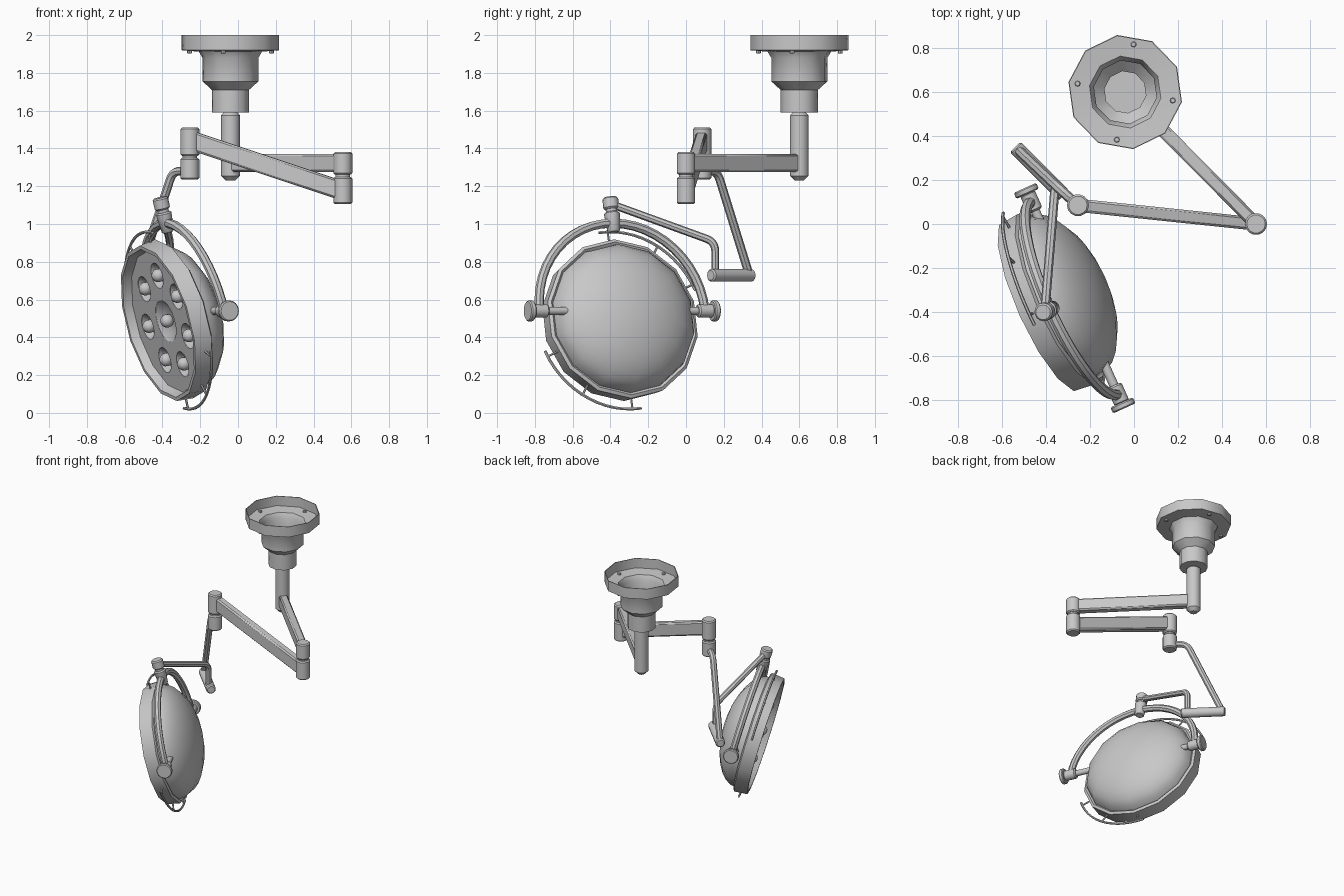
import bpy, bmesh, math
from mathutils import Matrix, Vector

if "Cube" in bpy.data.objects:
    bpy.data.objects.remove(bpy.data.objects["Cube"], do_unlink=True)

grey = bpy.data.materials.new("painted_grey")
grey.use_nodes = True
COLOUR = (0.58, 0.58, 0.58, 1)
grey.diffuse_color = COLOUR
grey.node_tree.nodes["Principled BSDF"].inputs["Base Color"].default_value = COLOUR


def select(obj):
    bpy.ops.object.select_all(action="DESELECT")
    obj.select_set(True)
    bpy.context.view_layer.objects.active = obj


def smooth(obj):
    select(obj)
    bpy.ops.object.shade_smooth_by_angle(angle=math.radians(40))
    return obj


def finish(name, bm, matrix):
    bmesh.ops.recalc_face_normals(bm, faces=bm.faces)
    mesh = bpy.data.meshes.new(name)
    bm.to_mesh(mesh)
    bm.free()
    mesh.transform(matrix)
    mesh.materials.append(grey)
    obj = bpy.data.objects.new(name, mesh)
    bpy.context.collection.objects.link(obj)
    return smooth(obj)


def add_lathe(bm, profile, segs, phase=0.0, offset=(0, 0, 0)):
    """Spin (radius, height) points about the z axis."""
    c, s = math.cos(phase), math.sin(phase)
    vs = [bm.verts.new((r * c, r * s, h)) for r, h in profile]
    es = [bm.edges.new(pair) for pair in zip(vs, vs[1:])]
    old = set(bm.verts) - set(vs)
    bmesh.ops.spin(bm, geom=vs + es, axis=(0, 0, 1), cent=(0, 0, 0),
                   steps=segs, angle=math.tau)
    new = [v for v in bm.verts if v not in old]
    bmesh.ops.remove_doubles(bm, verts=new, dist=1e-5)
    bmesh.ops.translate(bm, verts=[v for v in bm.verts if v not in old], vec=offset)


def lathe(name, profile, segs, matrix=Matrix(), phase=0.0):
    bm = bmesh.new()
    add_lathe(bm, profile, segs, phase)
    return finish(name, bm, matrix)


def rod(name, a, b, r, chamfer=0.008, segs=14, r_end=None):
    """Chamfered cylinder between two points."""
    a, b = Vector(a), Vector(b)
    d, e = b - a, r_end or r
    n = d.length
    profile = [(0, 0), (r - chamfer, 0), (r, chamfer),
               (e, n - chamfer), (e - chamfer, n), (0, n)]
    m = Matrix.Translation(a) @ d.to_track_quat("Z", "Y").to_matrix().to_4x4()
    return lathe(name, profile, segs, m)


def tube(name, points, r, sides=2):
    """Round tube along a list of points."""
    curve = bpy.data.curves.new(name, "CURVE")
    curve.dimensions = "3D"
    curve.bevel_depth, curve.bevel_resolution = r, sides
    curve.use_fill_caps = True
    spline = curve.splines.new("POLY")
    spline.points.add(len(points) - 1)
    for p, co in zip(spline.points, points):
        p.co = (*co, 1)
    curve.materials.append(grey)
    obj = bpy.data.objects.new(name, curve)
    bpy.context.collection.objects.link(obj)
    select(obj)
    bpy.ops.object.convert(target="MESH")
    return smooth(bpy.context.view_layer.objects.active)


def bend(a, corner, b, size):
    """Path from a to b with a rounded corner."""
    a, c, b = Vector(a), Vector(corner), Vector(b)
    p, q = c + (a - c).normalized() * size, c + (b - c).normalized() * size
    steps = [i / 5 for i in range(6)]
    return [a] + [p * (1 - t) ** 2 + c * 2 * t * (1 - t) + q * t * t for t in steps] + [b]


def beam(name, a, b, width, height):
    """Bevelled box arm between two points."""
    a, b = Vector(a), Vector(b)
    d = (b - a).normalized()
    side = d.cross(Vector((0, 0, 1))).normalized()
    up = side.cross(d)
    m = Matrix((d * (b - a).length, side * width, up * height)).transposed().to_4x4()
    bm = bmesh.new()
    bmesh.ops.create_cube(bm, size=1, matrix=Matrix.Translation((a + b) / 2) @ m)
    bmesh.ops.bevel(bm, geom=bm.edges[:], offset=0.01, segments=1, affect="EDGES")
    return finish(name, bm, Matrix())


# Ceiling mount: hollow flange and stepped collar
MOUNT = Matrix.Translation((-0.04, 0.6, 0))
PHASE = math.radians(-10)
lathe("ceiling_mount", [
    (0, 1.59), (0.1, 1.59), (0.1, 1.71), (0.15, 1.755), (0.15, 1.88), (0.17, 1.912),
    (0.262, 1.92), (0.262, 2), (0.257, 2), (0.257, 1.926), (0.165, 1.917),
    (0.145, 1.88), (0.145, 1.758), (0.096, 1.712), (0.096, 1.6), (0, 1.6)],
    10, MOUNT, PHASE)
for i in range(4):
    a = PHASE + i * math.pi / 2
    x, y = -0.04 + 0.22 * math.cos(a), 0.6 + 0.22 * math.sin(a)
    rod(f"mount_bolt_{i + 1}", (x, y, 1.903), (x, y, 1.933), 0.013, 0.003, 8)
rod("drop_pole", (-0.04, 0.6, 1.23), (-0.04, 0.6, 1.6), 0.05, 0.025)

# Two arms and their swivel joints
ELBOW, WRIST = (0.555, 0.0), (-0.255, 0.085)
beam("upper_arm", (-0.04, 0.6, 1.323), (*ELBOW, 1.323), 0.06, 0.095)
beam("lower_arm", (*ELBOW, 1.175), (*WRIST, 1.445), 0.06, 0.1)
for name, xy, low, gap, high in (("elbow", ELBOW, 1.105, 1.255, 1.38),
                                 ("wrist", WRIST, 1.235, 1.355, 1.51)):
    rod(name + "_lower", (*xy, low), (*xy, gap - 0.006), 0.05)
    rod(name + "_neck", (*xy, gap - 0.02), (*xy, gap + 0.02), 0.038, 0.002)
    rod(name + "_upper", (*xy, gap + 0.006), (*xy, high), 0.05)

# Lamp frame: x along the pivot, y up the yoke, z out of the lamp face
u = Vector((0.411, -0.912, 0)).normalized()
tilt = math.radians(14.7)
forward = Vector((u.y, -u.x, 0))
v = forward * math.sin(tilt) + Vector((0, 0, math.cos(tilt)))
n = u.cross(v)
YOKE = Matrix.Translation((-0.27, -0.337, 0.54)) @ Matrix((u, v, n)).transposed().to_4x4()
LAMP = YOKE @ Matrix.Translation((-0.03, -0.025, 0))


def polar(r, degrees, z, frame):
    a = math.radians(degrees)
    return frame @ Vector((r * math.cos(a), r * math.sin(a), z))


# Hanging tubes
rod("swivel_bar", (-0.54, 0.35, 0.728), (-0.32, 0.13, 0.728), 0.034)
tube("hanger_tube", bend((*WRIST, 1.28), (-0.345, 0.165, 1.28), (-0.525, 0.335, 0.73), 0.05), 0.023)
tube("support_tube", bend((-0.36, 0.155, 0.73), (-0.36, 0.155, 0.905),
                          YOKE @ Vector((0, 0.585, 0)), 0.05), 0.021)

# Yoke with knuckle, hubs and knobs
tube("yoke", [polar(0.48, i * 7.5, 0, YOKE) for i in range(25)], 0.025)
up_axis = lambda h: YOKE @ Vector((0, h, 0))
rod("knuckle_base", up_axis(0.43), up_axis(0.54), 0.034, r_end=0.042)
rod("knuckle_neck", up_axis(0.53), up_axis(0.57), 0.03, 0.002)
rod("knuckle_cap", up_axis(0.555), up_axis(0.62), 0.042)
for side, sx in (("left", 1), ("right", -1)):
    along = lambda d: YOKE @ Vector((d * sx, 0, 0))
    rod(side + "_pivot_pin", along(0.3), along(0.45), 0.021)
    rod(side + "_pivot_hub", along(0.435), along(0.525), 0.036)
    rod(side + "_knob", along(0.52), along(0.55), 0.056, 0.006, 16)

# Lamp head: dome, rim and recessed face
dome = [(0.405 * math.sin(t), 0.07 - 0.21 * math.cos(t))
        for t in (i * math.pi / 16 for i in range(9))]
head = lathe("lamp_head", dome + [(0.418, 0.06), (0.435, 0.07), (0.425, 0.165),
             (0.405, 0.165), (0.388, 0.12), (0, 0.12)], 14, LAMP, math.pi / 2)

# Bulb recesses cut into the face
spots = [(0, 0, 0.115)]
for i in range(7):
    a = math.radians(84 + i * 360 / 7)
    spots.append((0.25 * math.cos(a), 0.25 * math.sin(a), 0.07))
bm = bmesh.new()
for x, y, r in spots:
    add_lathe(bm, [(0, -0.03), (r * 0.6, -0.03), (r, 0.0), (r, 0.06), (0, 0.06)],
              16, 0.1, (x, y, 0.119))
cutter = finish("recess_cutter", bm, LAMP)
cutter.hide_render = True
cut = head.modifiers.new("recesses", "BOOLEAN")
cut.operation, cut.solver, cut.object = "DIFFERENCE", "EXACT", cutter
select(head)
bpy.ops.object.modifier_apply(modifier=cut.name)
bpy.data.objects.remove(cutter, do_unlink=True)
smooth(head)

# Bulbs
ball = [(0.036 * math.sin(i * math.pi / 8), -0.036 * math.cos(i * math.pi / 8)) for i in range(9)]
ball[0], ball[-1] = (0, -0.036), (0, 0.036)
for i, (x, y, r) in enumerate(spots):
    lathe(f"bulb_{i + 1}", ball, 14, LAMP @ Matrix.Translation((x, y, 0.112)))

# Wire grab handles on the rim
for name, start in (("upper", 82), ("lower", -98)):
    arc = [polar(0.485, start + i * 6, 0.105, LAMP) for i in range(14)]
    tube(name + "_handle", arc, 0.008, 1)
    for k, off in enumerate((6, 41, 74)):
        tube(f"{name}_handle_post_{k + 1}", [polar(0.41, start + off, 0.105, LAMP),
             polar(0.485, start + off, 0.105, LAMP)], 0.006, 1)
